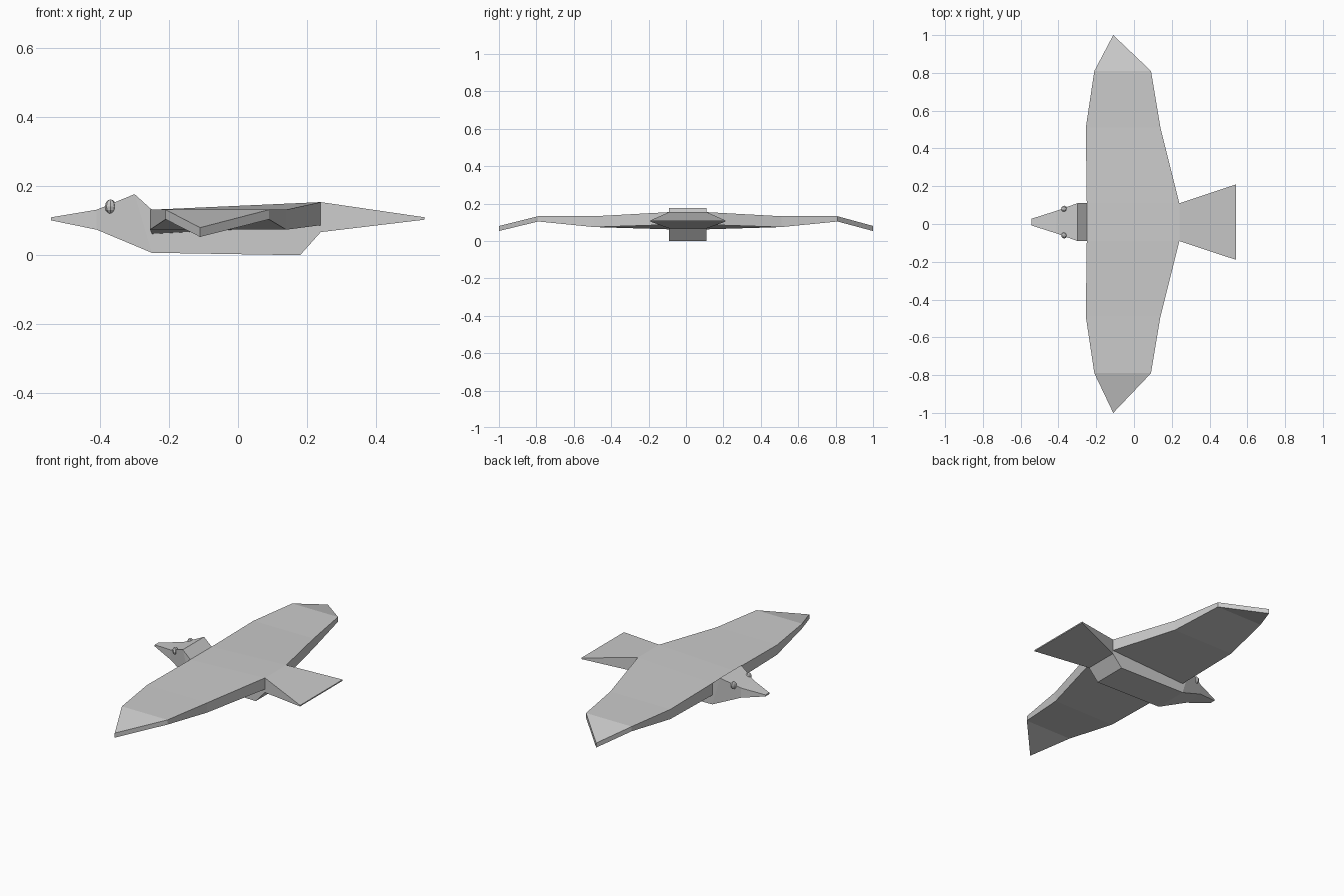
import bpy, bmesh

if "Cube" in bpy.data.objects:
    bpy.data.objects.remove(bpy.data.objects["Cube"])

CY = 0.01  # the body's mirror line sits slightly off the wing span centre


def finish(bm, name):
    bmesh.ops.remove_doubles(bm, verts=bm.verts, dist=0.0005)
    bmesh.ops.recalc_face_normals(bm, faces=bm.faces)
    mesh = bpy.data.meshes.new(name)
    bm.to_mesh(mesh)
    bm.free()
    obj = bpy.data.objects.new(name, mesh)
    bpy.context.collection.objects.link(obj)
    return obj


def face(bm, points):
    # skip repeated points so collapsed quads become triangles
    unique = list(dict.fromkeys(points))
    if len(unique) > 2:
        bm.faces.new([bm.verts.new(p) for p in unique])


def loft(bm, rings, skip=()):
    for i, (a, b) in enumerate(zip(rings, rings[1:])):
        for k in range(4):
            if (i, k) not in skip:
                n = (k + 1) % 4
                face(bm, [a[k], a[n], b[n], b[k]])


# Body with head, beak and tail: (top x, top z, bottom x, bottom z, half width)
sections = [
    (-0.542, 0.113, -0.542, 0.104, 0.018),
    (-0.41, 0.135, -0.41, 0.077, 0.06),
    (-0.30, 0.18, -0.25, 0.01, 0.10),
    (-0.25, 0.135, -0.25, 0.01, 0.10),
    (0.24, 0.157, 0.18, 0.003, 0.10),
    (0.24, 0.157, 0.24, 0.07, 0.10),
    (0.541, 0.113, 0.541, 0.106, 0.20),
]
rings = [[(tx, CY - w, tz), (tx, CY + w, tz), (bx, CY + w, bz), (bx, CY - w, bz)]
         for tx, tz, bx, bz, w in sections]
bm = bmesh.new()
# flanks are left open where the wings join
loft(bm, rings, skip={(3, 1), (3, 3), (4, 1), (4, 3)})
face(bm, rings[0])
face(bm, rings[-1])
for s in (-1, 1):
    flank = [(-0.25, 0.065), (-0.25, 0.01), (0.18, 0.003), (0.24, 0.07), (0.24, 0.09)]
    face(bm, [(x, CY + s * 0.10, z) for x, z in flank])
body = finish(bm, "body")
low = min(v.co.z for v in body.data.vertices)

# Wings: (distance out, front x, rear x, top z front, top z rear, bottom z front, bottom z rear)
for side, s, tip in (("right", -1, 1.01), ("left", 1, 0.99)):
    stations = [
        (0.10, -0.25, 0.24, 0.135, 0.157, 0.065, 0.09),
        (0.50, -0.255, 0.14, 0.135, 0.135, 0.077, 0.077),
        (0.80, -0.21, 0.09, 0.135, 0.135, 0.107, 0.107),
        (tip, -0.11, -0.11, 0.083, 0.083, 0.056, 0.056),
    ]
    bm = bmesh.new()
    loft(bm, [[(f, CY + s * d, tf), (r, CY + s * d, tr), (r, CY + s * d, br), (f, CY + s * d, bf)]
              for d, f, r, tf, tr, bf, br in stations])
    wing = finish(bm, side + "_wing")
    wing.location.z = -low

    # Eye
    bpy.ops.mesh.primitive_uv_sphere_add(segments=8, ring_count=6, radius=1,
                                         location=(-0.37, CY + s * 0.07, 0.144 - low))
    eye = bpy.context.object
    eye.name = side + "_eye"
    eye.scale = (0.016, 0.017, 0.021)

body.location.z = -low
